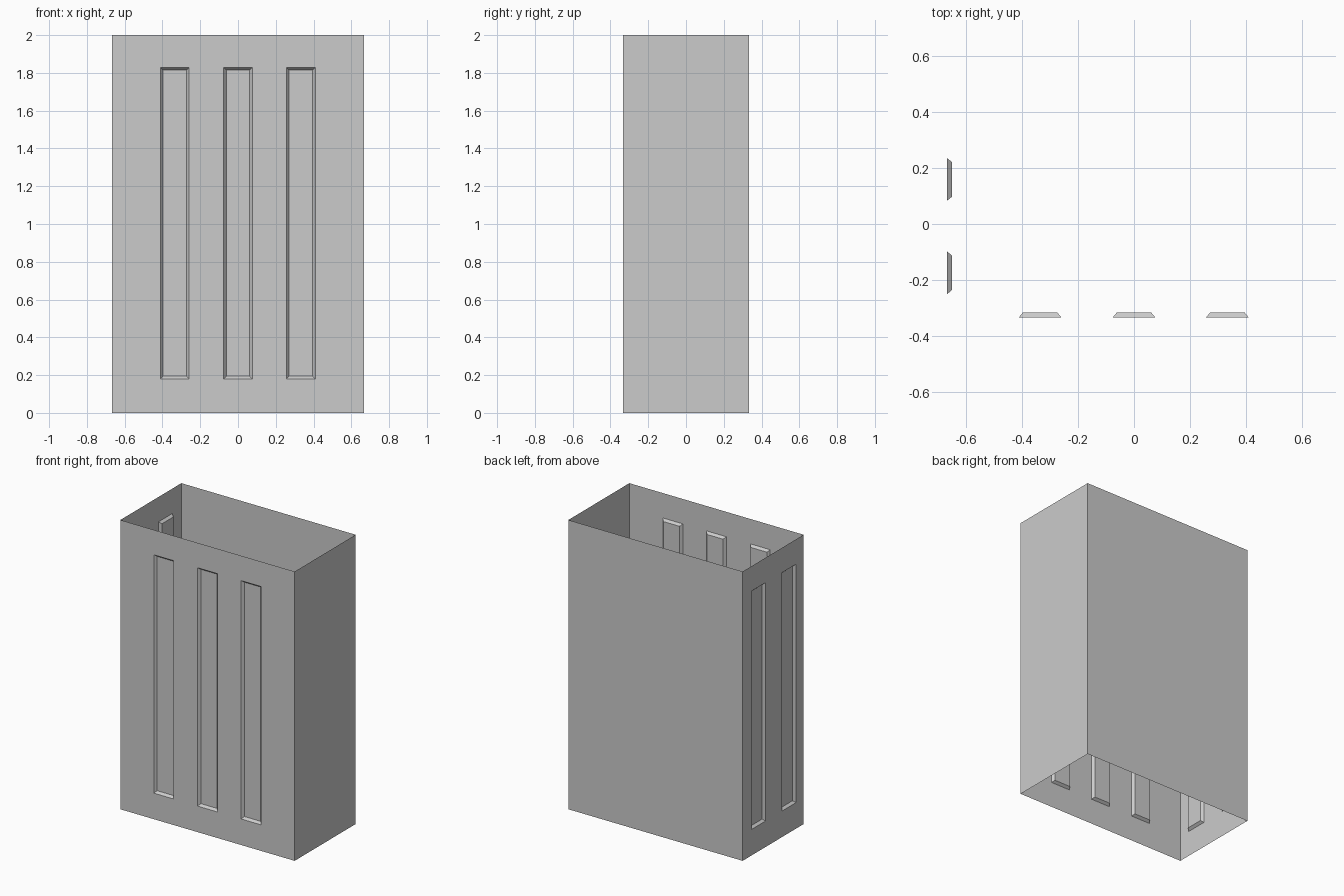
import bpy, bmesh
from mathutils import Vector

if "Cube" in bpy.data.objects:
    bpy.data.objects.remove(bpy.data.objects["Cube"])

HX, HY, H = 2 / 3, 1 / 3, 2.0      # half width, half depth, height
SLOT_W, Z0, Z1 = 0.152, 0.18, 1.828  # recessed panel size
BEVEL, DEPTH = 0.014, 0.017

bm = bmesh.new()


def wall(start, end, centres=()):
    """Single-sided wall running counter-clockwise, returns its panel faces."""
    a, b = Vector((*start, 0)), Vector((*end, 0))
    length, d = (b - a).length, (b - a).normalized()
    us = [0.0]
    for c in centres:
        us += [c - SLOT_W / 2, c + SLOT_W / 2]
    us.append(length)
    zs = [0, Z0, Z1, H]
    grid = [[bm.verts.new(a + d * u + Vector((0, 0, z))) for z in zs] for u in us]
    panels = []
    for i in range(len(us) - 1):
        for j in range(3):
            f = bm.faces.new((grid[i][j], grid[i + 1][j],
                              grid[i + 1][j + 1], grid[i][j + 1]))
            if i % 2 and j == 1:
                panels.append(f)
    return panels


# Front wall with three panels, left wall with two, plain right and back walls
panels = wall((-HX, -HY), (HX, -HY), [HX + x for x in (-0.335, 0, 0.333)])
panels += wall((-HX, HY), (-HX, -HY), [HY - y for y in (0.159, -0.174)])
wall((HX, -HY), (HX, HY))
wall((HX, HY), (-HX, HY))

# Weld corners, then sink the panels with sloped borders
bmesh.ops.remove_doubles(bm, verts=bm.verts[:], dist=1e-4)
bm.normal_update()
bmesh.ops.inset_individual(bm, faces=panels, thickness=BEVEL, depth=-DEPTH,
                           use_even_offset=True)

mesh = bpy.data.meshes.new("panelled_walls")
bm.to_mesh(mesh)
bm.free()
bpy.context.collection.objects.link(bpy.data.objects.new("panelled_walls", mesh))
